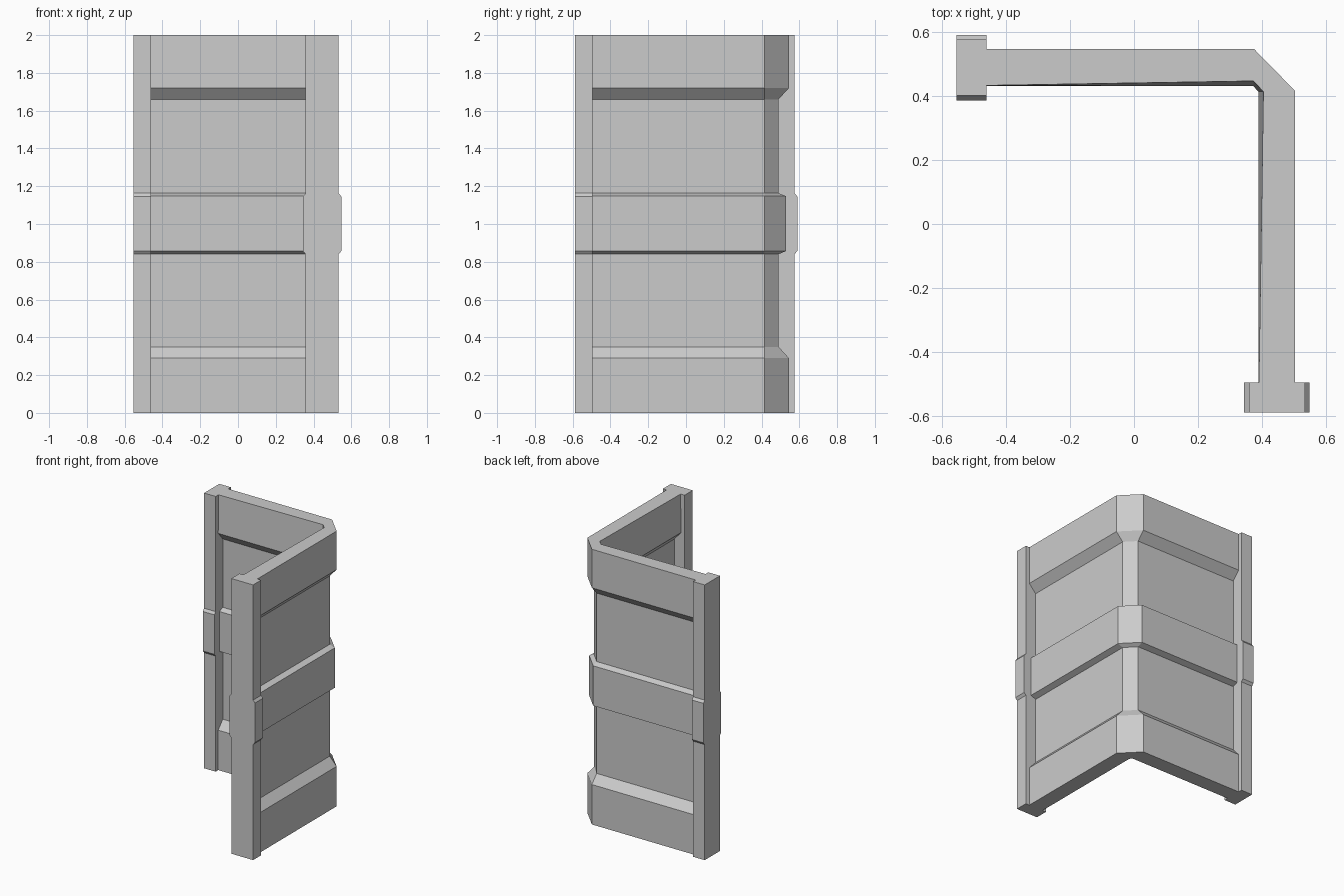
import bpy, bmesh

if "Cube" in bpy.data.objects:
    bpy.data.objects.remove(bpy.data.objects["Cube"])

DX = -0.0425  # offset between the back arm (y) and the side arm (x)


def finish(bm, name):
    bmesh.ops.recalc_face_normals(bm, faces=bm.faces)
    mesh = bpy.data.meshes.new(name)
    bm.to_mesh(mesh)
    bm.free()
    obj = bpy.data.objects.new(name, mesh)
    bpy.context.collection.objects.link(obj)
    return obj


def loft(name, rings):
    # Stack of matching closed rings, capped at both ends
    bm = bmesh.new()
    rows = [[bm.verts.new(p) for p in ring] for ring in rings]
    n = len(rows[0])
    for a, b in zip(rows, rows[1:]):
        for i in range(n):
            j = (i + 1) % n
            bm.faces.new((a[i], a[j], b[j], b[i]))
    bm.faces.new(rows[0])
    bm.faces.new(rows[-1])
    return finish(bm, name)


# L-shaped wall: z, outer face, inner face at the ends, inner face at the corner
LEVELS = [
    (0.00, 0.545, 0.430, 0.430),
    (0.29, 0.545, 0.430, 0.430),
    (0.35, 0.490, 0.482, 0.482),
    (0.84, 0.490, 0.482, 0.482),
    (0.857, 0.530, 0.444, 0.444),
    (1.147, 0.530, 0.444, 0.444),
    (1.163, 0.490, 0.482, 0.482),
    (1.66, 0.490, 0.482, 0.482),
    (1.72, 0.545, 0.430, 0.430),
    (2.00, 0.545, 0.432, 0.446),
]


def wall_ring(z, o, ie, ic):
    pts = [(-0.465, o), (0.375, o), (o + DX, 0.415), (o + DX, -0.50),
           (ie + DX, -0.50), (ic + DX, 0.413), (0.372, ic), (-0.465, ie)]
    return [(x, y, z) for x, y in pts]


loft("corner_wall", [wall_ring(*lv) for lv in LEVELS])

# End posts with a raised collar at mid height: z, half width
POST = [(0, 0.0875), (0.84, 0.0875), (0.858, 0.102),
        (1.145, 0.102), (1.163, 0.0875), (2, 0.0875)]


def post(name, lo, hi, centre, along_x):
    rings = []
    for z, h in POST:
        pts = [(lo, centre - h), (hi, centre - h), (hi, centre + h), (lo, centre + h)]
        rings.append([(a, b, z) if along_x else (b, a, z) for a, b in pts])
    loft(name, rings)


post("back_arm_post", -0.553, -0.46, 0.4875, True)
post("side_arm_post", -0.588, -0.495, 0.4455, False)
